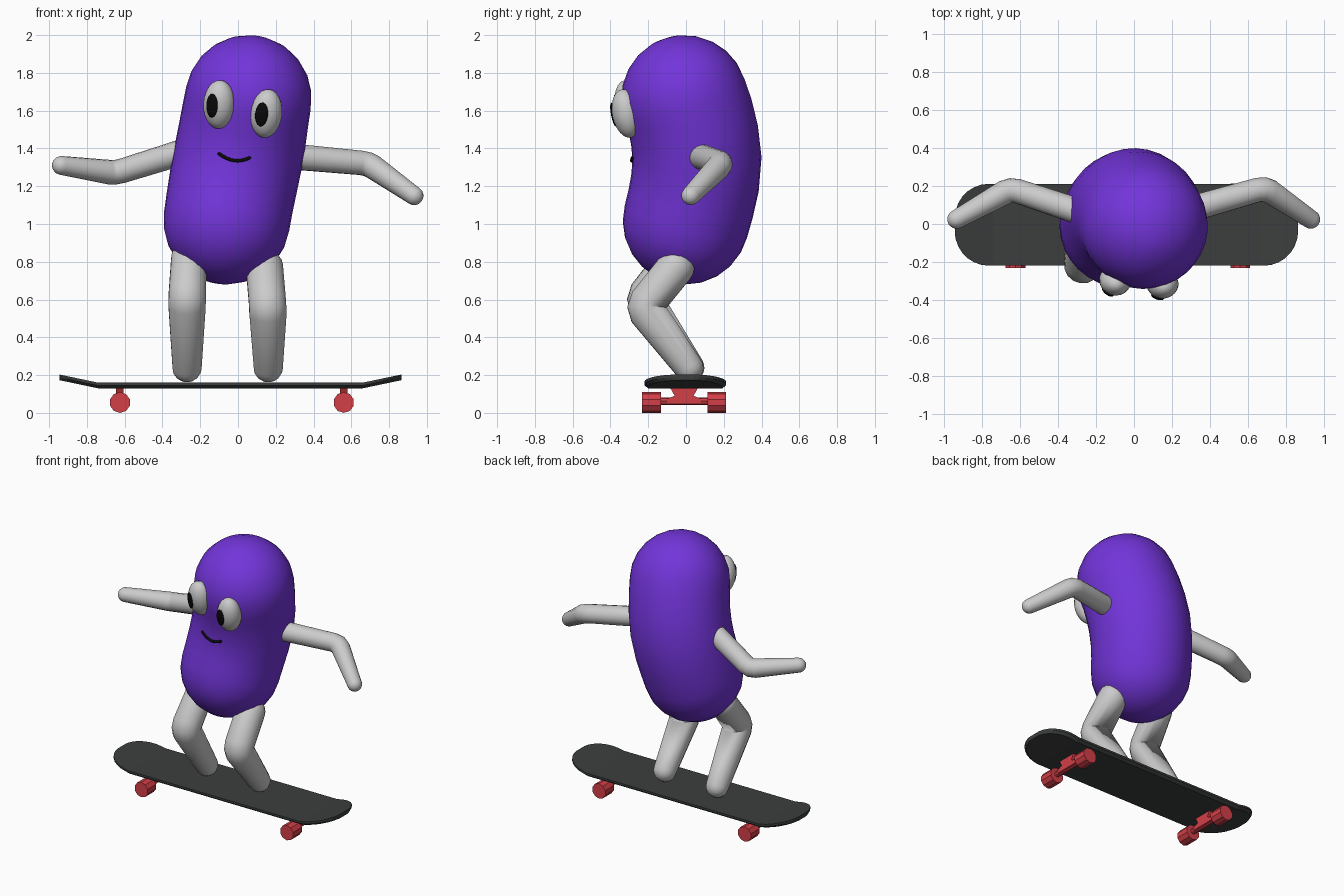
import bpy, bmesh
from math import sin, cos, pi, radians, sqrt
from mathutils import Vector, Matrix, Quaternion

if "Cube" in bpy.data.objects:
    bpy.data.objects.remove(bpy.data.objects["Cube"])


def material(name, rgb):
    m = bpy.data.materials.new(name)
    m.diffuse_color = (*rgb, 1)
    m.use_nodes = True
    m.node_tree.nodes["Principled BSDF"].inputs["Base Color"].default_value = m.diffuse_color
    return m


PURPLE = material("purple", (0.17, 0.035, 0.70))
RED = material("red", (0.65, 0.05, 0.065))
DARK = material("charcoal", (0.045, 0.048, 0.048))
BLACK = material("black", (0.003, 0.003, 0.003))


def finish(name, bm, mat=None, smooth=False):
    bmesh.ops.recalc_face_normals(bm, faces=bm.faces)
    for f in bm.faces:
        f.smooth = smooth
    me = bpy.data.meshes.new(name)
    bm.to_mesh(me)
    bm.free()
    ob = bpy.data.objects.new(name, me)
    bpy.context.collection.objects.link(ob)
    if mat:
        me.materials.append(mat)
    return ob


def skin(bm, rings):
    """Bridge a list of closed point rings and cap both ends."""
    vs = [[bm.verts.new(p) for p in r] for r in rings]
    n = len(vs[0])
    for a, b in zip(vs, vs[1:]):
        for i in range(n):
            j = (i + 1) % n
            bm.faces.new((a[i], a[j], b[j], b[i]))
    bm.faces.new(vs[0][::-1])
    bm.faces.new(vs[-1])


def tube(name, pts, radii, sides=16, cap=5, mat=None):
    """Round tube along a path with hemispherical ends."""
    pts = [Vector(p) for p in pts]
    last = len(pts) - 1
    tans = [((pts[min(i + 1, last)] - pts[i]).normalized()
             + (pts[i] - pts[max(i - 1, 0)]).normalized()).normalized()
            for i in range(last + 1)]
    stations = []
    angles = [pi / 2 * k / cap for k in range(1, cap)] + [pi / 2 * 0.97]
    for a in reversed(angles):
        stations.append((pts[0] - tans[0] * radii[0] * sin(a), tans[0], radii[0] * cos(a)))
    stations += list(zip(pts, tans, radii))
    for a in angles:
        stations.append((pts[-1] + tans[-1] * radii[-1] * sin(a), tans[-1], radii[-1] * cos(a)))
    rings, prev = [], tans[0]
    q = Vector((0, 0, 1)).rotation_difference(prev)
    for c, t, r in stations:
        q = prev.rotation_difference(t) @ q
        prev = t
        rings.append([c + q @ Vector((r * cos(2 * pi * k / sides), r * sin(2 * pi * k / sides), 0))
                      for k in range(sides)])
    bm = bmesh.new()
    skin(bm, rings)
    return finish(name, bm, mat, True)


def limb(name, a, joint, b, radii):
    """Two tapered segments with a softened joint."""
    a, j, b = Vector(a), Vector(joint), Vector(b)
    near = 0.04
    p = j + (a - j).normalized() * near
    q = j + (b - j).normalized() * near
    m = (p + q + j * 2) / 4
    return tube(name, [a, p, m, q, b], [radii[0]] + [radii[1]] * 3 + [radii[2]])


# bean body
body = tube("body",
            [(-0.06, 0, 1.015), (-0.045, 0.025, 1.11), (-0.025, 0.048, 1.22), (0, 0.058, 1.35),
             (0.022, 0.045, 1.47), (0.04, 0.02, 1.58), (0.055, -0.008, 1.665)],
            [0.335, 0.337, 0.34, 0.342, 0.34, 0.337, 0.335], 32, 6, PURPLE)

# arms and legs
limb("left_arm", (-0.2, 0.035, 1.41), (-0.65, 0.185, 1.27), (-0.935, 0.025, 1.31), (0.07, 0.065, 0.05))
limb("right_arm", (0.2, 0.05, 1.365), (0.69, 0.19, 1.32), (0.932, 0.025, 1.15), (0.07, 0.065, 0.05))
limb("left_leg", (-0.26, -0.06, 0.82), (-0.27, -0.225, 0.60), (-0.27, 0.02, 0.24), (0.095, 0.1, 0.078))
limb("right_leg", (0.14, -0.055, 0.77), (0.158, -0.225, 0.56), (0.16, 0.015, 0.24), (0.1, 0.1, 0.078))


def ellipsoid(name, frame, size, mat=None, seg=24):
    bm = bmesh.new()
    bmesh.ops.create_uvsphere(bm, u_segments=seg, v_segments=seg // 2, radius=1,
                              matrix=frame @ Matrix.Diagonal((*size, 1)))
    return finish(name, bm, mat, True)


# eyes with pupils pressed onto their surface
for side, c, turn in (("left", (-0.1, -0.298, 1.633), -10), ("right", (0.15, -0.315, 1.585), 8)):
    frame = (Matrix.Translation(c) @ Matrix.Rotation(radians(turn), 4, 'Z')
             @ Matrix.Rotation(radians(5), 4, 'Y') @ Matrix.Rotation(radians(12), 4, 'X'))
    a, b = 0.084, 0.076
    ellipsoid(side + "_eye", frame, (a, b, 0.131))
    dx = -0.034 if side == "right" else -0.026
    dy = -b * sqrt(1 - (dx / a) ** 2)
    spot = frame @ Matrix.Translation((dx, dy + 0.005, 0.005)) @ Matrix.Rotation(radians(-20), 4, 'Z')
    ellipsoid(side + "_pupil", spot, (0.035, 0.012, 0.065), BLACK, 16)

# smile, dropped onto the body front
bpy.context.view_layer.update()
smile = []
for k in range(9):
    t = k / 8
    x = -0.1 + 0.16 * t
    z = 1.372 - 0.022 * t - 0.1 * t * (1 - t)
    hit, loc, nor, idx = body.ray_cast(Vector((x, -2, z)), Vector((0, 1, 0)))
    smile.append((x, (loc.y if hit else -0.28) - 0.004, z))
tube("mouth", smile, [0.009] * 9, 8, 2, BLACK)

# skateboard deck: stations along x with rounded, upturned ends
CX, CY, HALF, R, W = -0.04, -0.004, 0.905, 0.18, 0.216
bm = bmesh.new()
xs = [HALF - R * (1 - sin(pi / 2 * k / 7)) for k in range(8)]
xs[-1] -= 0.0005
xs = sorted([-x for x in xs] + [0.70, -0.70] + xs)
rings = []
for x in xs:
    over = max(0, abs(x) - (HALF - R))
    w = W - R + sqrt(max(0, R * R - over * over))
    z = 0.13 + 0.21 * max(0, abs(x) - 0.70)
    sec = [(-w, 0.03), (w, 0.03), (w, 0.015), (w - 0.02, 0), (-w + 0.02, 0), (-w, 0.015)]
    rings.append([(CX + x, CY + y, z + h) for y, h in sec])
skin(bm, rings)
finish("deck", bm, DARK)


def cylinder(name, c, radius, length, sides):
    bm = bmesh.new()
    bmesh.ops.create_cone(bm, cap_ends=True, segments=sides, radius1=radius, radius2=radius, depth=length,
                          matrix=Matrix.Translation(c) @ Matrix.Rotation(pi / 2, 4, 'X'))
    finish(name, bm, RED)


# trucks and wheels
for end, x in (("back", -0.625), ("front", 0.56)):
    y0 = -0.01
    cylinder(end + "_axle", (x, y0, 0.062), 0.02, 0.30, 8)
    bm = bmesh.new()
    prof = [(-0.075, 0.135), (-0.05, 0.09), (-0.09, 0.075), (-0.09, 0.05),
            (0.09, 0.05), (0.09, 0.075), (0.05, 0.09), (0.075, 0.135)]
    skin(bm, [[(x + d, y0 + y, z) for y, z in prof] for d in (-0.02, 0.02)])
    finish(end + "_truck", bm, RED)
    for s in (-1, 1):
        cylinder(f"{end}_wheel_{'near' if s < 0 else 'far'}", (x, y0 + s * 0.173, 0.055), 0.055, 0.1, 10)
